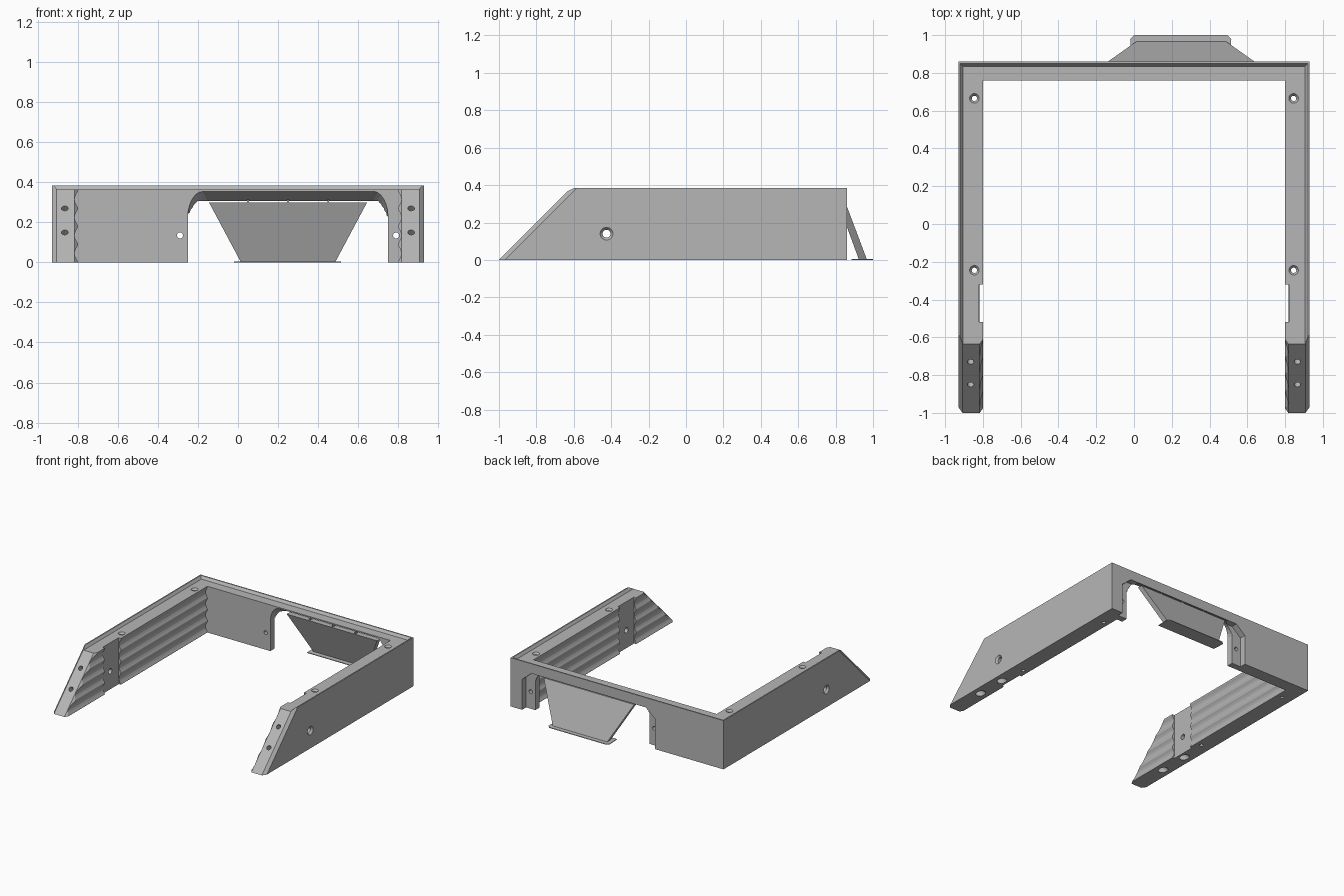
import bpy, bmesh, math
from mathutils import Vector, Matrix

cube = bpy.data.objects.get("Cube")
if cube:
    bpy.data.objects.remove(cube, do_unlink=True)

grey = bpy.data.materials.new("light grey plastic")
grey.use_nodes = True
grey.diffuse_color = (0.47, 0.47, 0.47, 1)
grey.node_tree.nodes["Principled BSDF"].inputs["Base Color"].default_value = grey.diffuse_color


def make(name, bm):
    bmesh.ops.recalc_face_normals(bm, faces=bm.faces)
    mesh = bpy.data.meshes.new(name)
    bm.to_mesh(mesh)
    bm.free()
    mesh.materials.append(grey)
    ob = bpy.data.objects.new(name, mesh)
    bpy.context.scene.collection.objects.link(ob)
    return ob


def loft(name, ring_a, ring_b):
    """Solid between two matching rings of 3D points."""
    bm = bmesh.new()
    a = [bm.verts.new(p) for p in ring_a]
    b = [bm.verts.new(p) for p in ring_b]
    bm.faces.new(a)
    bm.faces.new(b[::-1])
    for i in range(len(a)):
        j = (i + 1) % len(a)
        bm.faces.new((a[i], b[i], b[j], a[j]))
    return make(name, bm)


def along_y(name, prof, y0, y1):
    return loft(name, [(x, y0, z) for x, z in prof], [(x, y1, z) for x, z in prof])


def along_x(name, prof, x0, x1):
    return loft(name, [(x0, y, z) for y, z in prof], [(x1, y, z) for y, z in prof])


def drill(p, q, r, r2=None):
    """Round cutter from p to q, tapered when r2 is given."""
    p, q = Vector(p), Vector(q)
    d = q - p
    bm = bmesh.new()
    turn = d.to_track_quat("Z", "Y").to_matrix().to_4x4()
    bmesh.ops.create_cone(bm, cap_ends=True, segments=24, radius1=r,
                          radius2=r if r2 is None else r2, depth=d.length,
                          matrix=Matrix.Translation((p + q) / 2) @ turn)
    return make("cutter", bm)


def half_space(p, n):
    """Large block filling everything beyond the plane through p."""
    n = Vector(n).normalized()
    bm = bmesh.new()
    turn = n.to_track_quat("Z", "Y").to_matrix().to_4x4()
    bmesh.ops.create_cube(bm, size=4, matrix=Matrix.Translation(Vector(p) + 2 * n) @ turn)
    return make("cutter", bm)


def cut(ob, cutters):
    for c in cutters:
        c.hide_render = True
        m = ob.modifiers.new("cut", "BOOLEAN")
        m.operation, m.solver, m.object = "DIFFERENCE", "EXACT", c
    dg = bpy.context.evaluated_depsgraph_get()
    mesh = bpy.data.meshes.new_from_object(ob.evaluated_get(dg))
    ob.modifiers.clear()
    ob.data = mesh
    for c in cutters:
        bpy.data.objects.remove(c, do_unlink=True)


TOP, RIM, OUT, INN, BACK = 0.365, 0.385, 0.93, 0.80, 0.86
MID = 0.25  # centre of the rear opening


def arch(half, shoulder, inset, top):
    """Opening outline with rounded shoulders."""
    right = [(half, -0.05)]
    for i in range(7):
        t = math.pi / 2 * i / 6
        right.append((half - inset * (1 - math.cos(t)), shoulder + (top - shoulder) * math.sin(t)))
    return [(MID + x, z) for x, z in right] + [(MID - x, z) for x, z in right[::-1]]


def chamfered(half, shoulder, inset, top):
    """Opening outline with straight shoulders, same point count as arch."""
    right = [(half, -0.05)]
    for i in range(7):
        right.append((half - inset * i / 6, shoulder + (top - shoulder) * i / 6))
    return [(MID + x, z) for x, z in right] + [(MID - x, z) for x, z in right[::-1]]


def rear_recess():
    return along_y("cutter", chamfered(0.58, 0.24, 0.08, 0.308), 0.81, 0.9)


# Side arms: fluted inner face, raised outer rim, sloping front end
for s, side in ((1, "left"), (-1, "right")):
    prof = [(OUT, 0), (OUT, RIM), (0.92, RIM), (0.905, TOP), (INN, TOP)]
    for c in (0.315, 0.225, 0.135, 0.045):
        for i in range(7):
            prof.append((INN + 0.016 * math.sin(math.pi * i / 6), c + 0.04 - 0.08 * i / 6))
    prof.append((INN, 0))
    arm = along_y(side + "_arm", [(s * x, z) for x, z in prof], -1, BACK)

    cutters = [half_space((0, -1, 0), (0, -1, 1)),
               half_space((s * 0.908, -1, 0), (s, -0.707, 0.707)),
               half_space((s * 0.817, -1, 0), (-s, -0.707, 0.707))]
    # Flat pocket on the inner face
    pocket = [(0.7, -0.1), (0.817, -0.1), (0.822, 0.5), (0.7, 0.5)]
    cutters.append(along_y("cutter", [(s * x, z) for x, z in pocket], -0.52, -0.32))
    # Vertical screw holes with countersinks
    for y in (0.665, -0.245):
        x = s * 0.845
        cutters.append(drill((x, y, -0.1), (x, y, 0.5), 0.014))
        cutters.append(drill((x, y, TOP - 0.014), (x, y, TOP + 0.002), 0.014, 0.027))
    # Angled holes through the slope, wider at the base
    for y, z in ((-0.73, 0.27), (-0.85, 0.15)):
        x = s * 0.865
        cutters.append(drill((x, y - 0.1, z + 0.1), (x, y + z + 0.1, -0.1), 0.017))
        cutters.append(drill((x, y + z - 0.07, 0.07), (x, y + z + 0.1, -0.1), 0.03))
    # Side hole
    cutters.append(drill((s * 0.7, -0.425, 0.14), (s * 1.0, -0.425, 0.14), 0.021))
    cutters.append(drill((s * 0.915, -0.425, 0.14), (s * 0.932, -0.425, 0.14), 0.021, 0.036))
    if s > 0:
        cutters.append(rear_recess())
    cut(arm, cutters)

# Rear wall with rim, flared opening and shallow surround
wall = along_x("rear_wall", [(0.76, 0), (0.76, TOP), (0.835, TOP), (0.85, RIM),
                             (BACK, RIM), (BACK, 0)], -OUT, OUT)
front_ring = [(x, 0.75, z) for x, z in arch(0.5, 0.24, 0.07, 0.36)]
back_ring = [(x, 0.87, z) for x, z in chamfered(0.5, 0.215, 0.1, 0.303)]
cut(wall, [loft("cutter", front_ring, back_ring), rear_recess(),
           drill((-0.29, 0.7, 0.135), (-0.29, 0.9, 0.135), 0.015),
           drill((0.79, 0.7, 0.135), (0.79, 0.9, 0.135), 0.015)])

# Slanted flap behind the opening
top_edge = [(-0.145, 0.815), (0.645, 0.815), (0.645, 0.855), (-0.145, 0.855)]
low_edge = [(0.015, 0.925), (0.485, 0.925), (0.485, 0.968), (0.015, 0.968)]
loft("rear_flap", [(x, y, 0.3) for x, y in top_edge], [(x, y, 0) for x, y in low_edge])

# Thin tabs joining the flap to the wall
for x in (0.05, 0.25, 0.45):
    along_x("flap_tab", [(0.82, 0.295), (0.85, 0.295), (0.85, 0.315), (0.82, 0.315)],
            x - 0.004, x + 0.004)

# Thin foot under the flap
foot = [(-0.015, 0.885), (0.51, 0.885), (0.515, 0.98), (0.495, 1), (0, 1), (-0.02, 0.98)]
loft("flap_foot", [(x, y, 0) for x, y in foot], [(x, y, 0.005) for x, y in foot])
